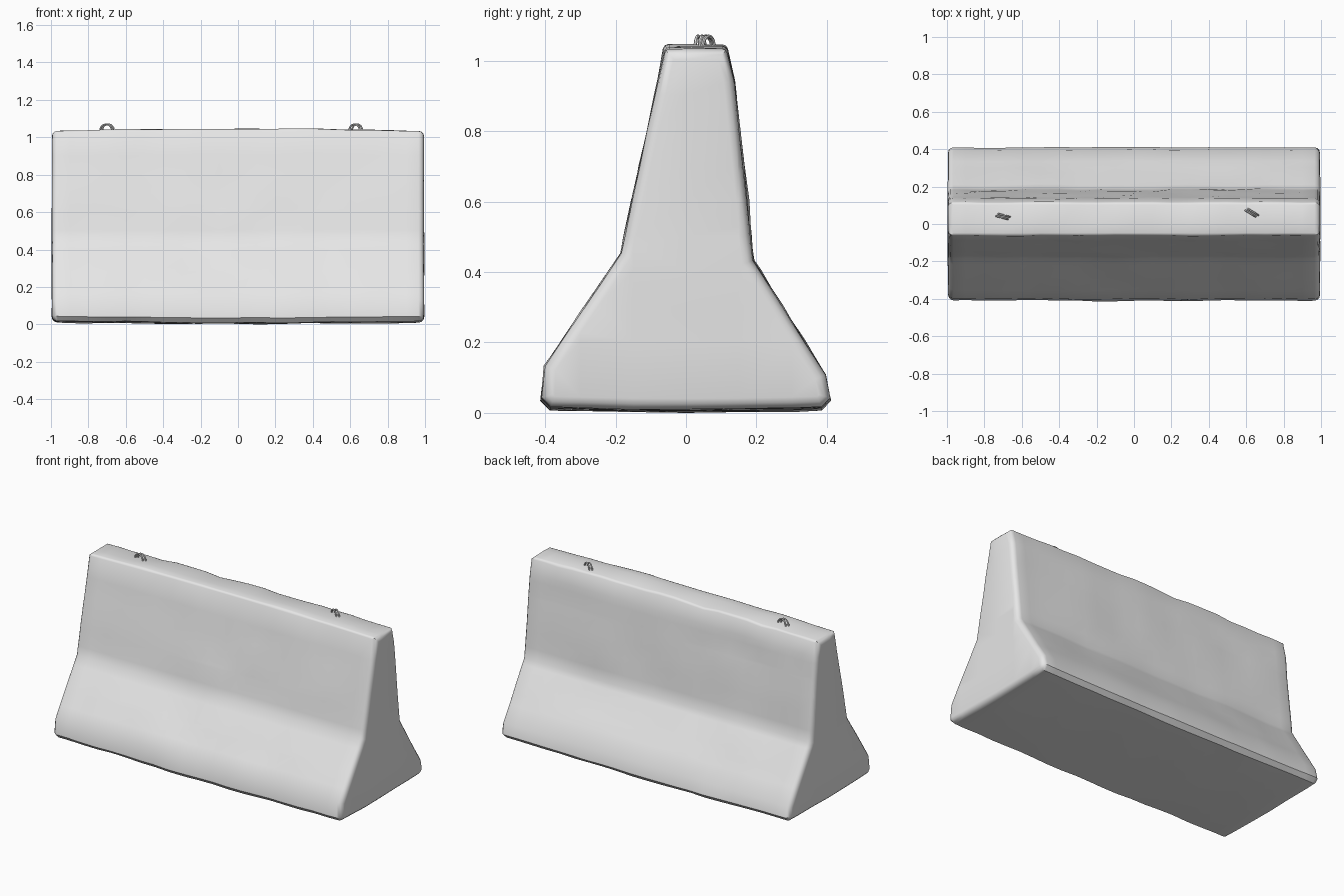
import bpy, bmesh, math
from mathutils import Vector, noise

cube = bpy.data.objects.get("Cube")
if cube:
    bpy.data.objects.remove(cube, do_unlink=True)

# Single concrete grey
concrete = bpy.data.materials.new("concrete grey")
concrete.use_nodes = True
grey = (0.8, 0.8, 0.8, 1)
concrete.diffuse_color = grey
concrete.node_tree.nodes["Principled BSDF"].inputs["Base Color"].default_value = grey


def activate(obj):
    bpy.ops.object.select_all(action='DESELECT')
    obj.select_set(True)
    bpy.context.view_layer.objects.active = obj


# Barrier body: splayed cross-section (y, z) extruded along x
profile = [(-0.385, 0.01), (-0.41, 0.035), (-0.4, 0.13), (-0.185, 0.45),
           (-0.06, 1.037), (0.115, 1.037), (0.137, 0.94), (0.19, 0.43),
           (0.395, 0.105), (0.41, 0.035), (0.385, 0.01)]
bm = bmesh.new()
near = bm.faces.new([bm.verts.new((-0.995, y, z)) for y, z in profile])
extruded = bmesh.ops.extrude_face_region(bm, geom=[near])
bmesh.ops.translate(bm, vec=(1.99, 0, 0),
                    verts=[v for v in extruded["geom"] if isinstance(v, bmesh.types.BMVert)])
bmesh.ops.recalc_face_normals(bm, faces=bm.faces)

# Worn, rounded ends and top edges
end_edges = [e for e in bm.edges if abs(e.verts[0].co.x - e.verts[1].co.x) < 0.01]
bmesh.ops.bevel(bm, geom=end_edges, offset=0.03, segments=3, profile=0.5,
                affect='EDGES', clamp_overlap=True)
top_edges = [e for e in bm.edges if abs(e.verts[0].co.x - e.verts[1].co.x) > 1
             and min(v.co.z for v in e.verts) > 1]
bmesh.ops.bevel(bm, geom=top_edges, offset=0.012, segments=2, profile=0.5, affect='EDGES')


# Grid of cuts that carries the surface wear
def cut(axis, start, stop, count):
    normal = Vector((0, 0, 0))
    normal[axis] = 1
    for i in range(count):
        point = normal * (start + (stop - start) * i / (count - 1))
        bmesh.ops.bisect_plane(bm, geom=bm.verts[:] + bm.edges[:] + bm.faces[:],
                               plane_co=point, plane_no=normal, dist=0.0005)


cut(0, -0.9, 0.9, 19)
cut(2, 0.2, 0.9, 8)
cut(1, -0.3, 0.3, 5)

# Bowed top and underside, dented faces and a chipped rear top edge
bm.normal_update()
for v in bm.verts:
    p = v.co.copy()
    dent = noise.noise(p * 4) * 0.007 + noise.noise(p * 11) * 0.003
    if abs(p.x) > 0.93:
        dent *= 0.5
    v.co += v.normal * dent
    bow = 1 - min(1, p.x * p.x)
    if p.z > 0.98:
        v.co.z += 0.012 * bow - 0.006
        if p.y > 0.09:
            v.co.z -= max(0, noise.noise(p * 7)) * 0.02
    elif p.z < 0.06:
        sag = 1 - (p.y / 0.42) ** 2
        v.co.z += 0.006 - 0.008 * bow - 0.008 * max(0, sag)
lowest = min(v.co.z for v in bm.verts)
bmesh.ops.translate(bm, verts=bm.verts, vec=(0, 0, -lowest))
bmesh.ops.triangulate(bm, faces=[f for f in bm.faces if len(f.verts) > 4])
mesh = bpy.data.meshes.new("barrier_body")
bm.to_mesh(mesh)
bm.free()
body = bpy.data.objects.new("barrier_body", mesh)
bpy.context.collection.objects.link(body)
mesh.materials.append(concrete)
activate(body)
bpy.ops.object.shade_smooth_by_angle(angle=math.radians(40))


# Lifting loops: two thin strands each, bent into an arch
def lifting_loop(name, x, y, turn):
    curve = bpy.data.curves.new(name, 'CURVE')
    curve.dimensions = '3D'
    curve.bevel_depth = 0.005
    curve.bevel_resolution = 1
    along = Vector((math.cos(turn), math.sin(turn), 0))
    across = Vector((-along.y, along.x, 0))
    for side in (-1, 1):
        strand = curve.splines.new('POLY')
        strand.points.add(8)
        for i, point in enumerate(strand.points):
            a = math.pi * i / 8
            pos = (Vector((x, y, 1.02)) + along * (0.034 * math.cos(a) + 0.004 * side)
                   + across * side * 0.007 + Vector((0, 0, 0.05 * math.sin(a) ** 0.7)))
            point.co = (*pos, 1)
    curve.materials.append(concrete)
    loop = bpy.data.objects.new(name, curve)
    bpy.context.collection.objects.link(loop)
    activate(loop)
    bpy.ops.object.convert(target='MESH')
    bpy.ops.object.shade_smooth_by_angle(angle=math.radians(50))


lifting_loop("right_lifting_loop", -0.7, 0.04, -0.25)
lifting_loop("left_lifting_loop", 0.63, 0.06, -0.55)
